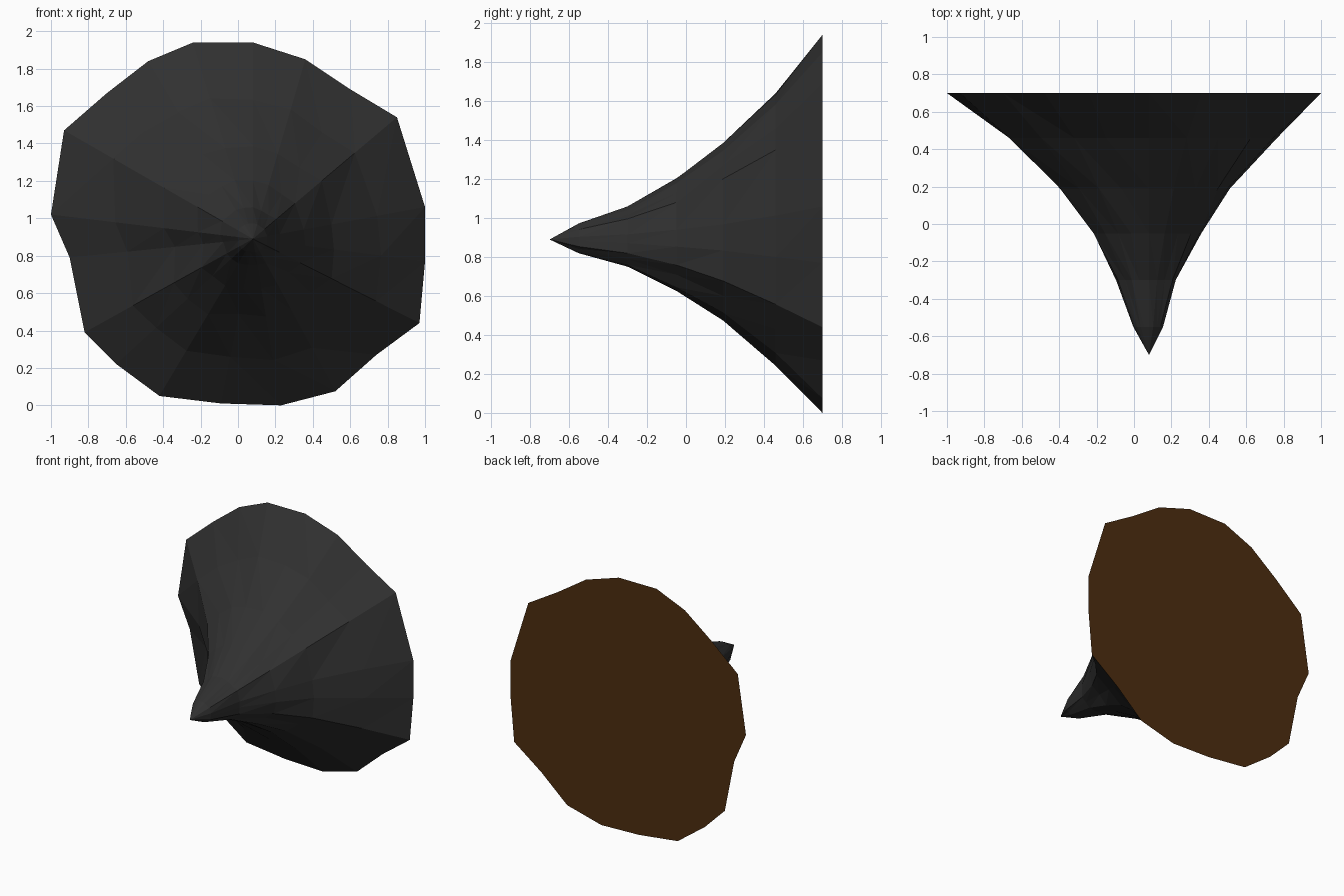
import bpy, bmesh, random
from mathutils import Vector

if "Cube" in bpy.data.objects:
    bpy.data.objects.remove(bpy.data.objects["Cube"])
random.seed(4)


def material(name, colour):
    m = bpy.data.materials.new(name)
    m.use_nodes = True
    m.diffuse_color = colour
    m.node_tree.nodes["Principled BSDF"].inputs["Base Color"].default_value = colour
    return m


# Irregular rim outline (x, z), clockwise from the top
RIM = [(-.24, 1.94), (.08, 1.94), (.36, 1.85), (.6, 1.69), (.85, 1.54),
       (1, 1.06), (1, .77), (.97, .44), (.74, .27), (.52, .075),
       (.23, 0), (-.09, .01), (-.42, .05), (-.65, .22), (-.82, .39),
       (-.9, .79), (-1, 1.02), (-.93, 1.47), (-.7, 1.67), (-.48, 1.84)]
# Flare of the spike: depth y and share of the rim size
FLARE = [(.7, 1), (.46, .73), (.19, .47), (-.05, .3), (-.3, .16), (-.55, .08)]
TIP = Vector((.08, -.7, .89))
GROOVE = (15, 16)   # rim points above a shallow groove

bm = bmesh.new()
rings = []
for level, (y, share) in enumerate(FLARE):
    ring = []
    for i, (x, z) in enumerate(RIM):
        s = share
        if level:
            s *= random.uniform(.965, 1.025)
            if i in GROOVE and level < 4:
                s *= .92
        ring.append(bm.verts.new((TIP.x + (x - TIP.x) * s, y, TIP.z + (z - TIP.z) * s)))
    rings.append(ring)
tip = bm.verts.new(TIP)

# Flat back, faceted flank and pointed tip
n = len(RIM)
back = bm.faces.new(rings[0])
back.material_index = 1
for a, b in zip(rings, rings[1:]):
    for i in range(n):
        j = (i + 1) % n
        bm.faces.new((a[i], a[j], b[j]))
        bm.faces.new((a[i], b[j], b[i]))
for i in range(n):
    bm.faces.new((rings[-1][i], rings[-1][(i + 1) % n], tip))
bmesh.ops.recalc_face_normals(bm, faces=bm.faces)

mesh = bpy.data.meshes.new("spike")
bm.to_mesh(mesh)
bm.free()
mesh.materials.append(material("charcoal", (.03, .03, .03, 1)))
mesh.materials.append(material("dark brown", (.075, .027, .005, 1)))
spike = bpy.data.objects.new("spike", mesh)
bpy.context.collection.objects.link(spike)
